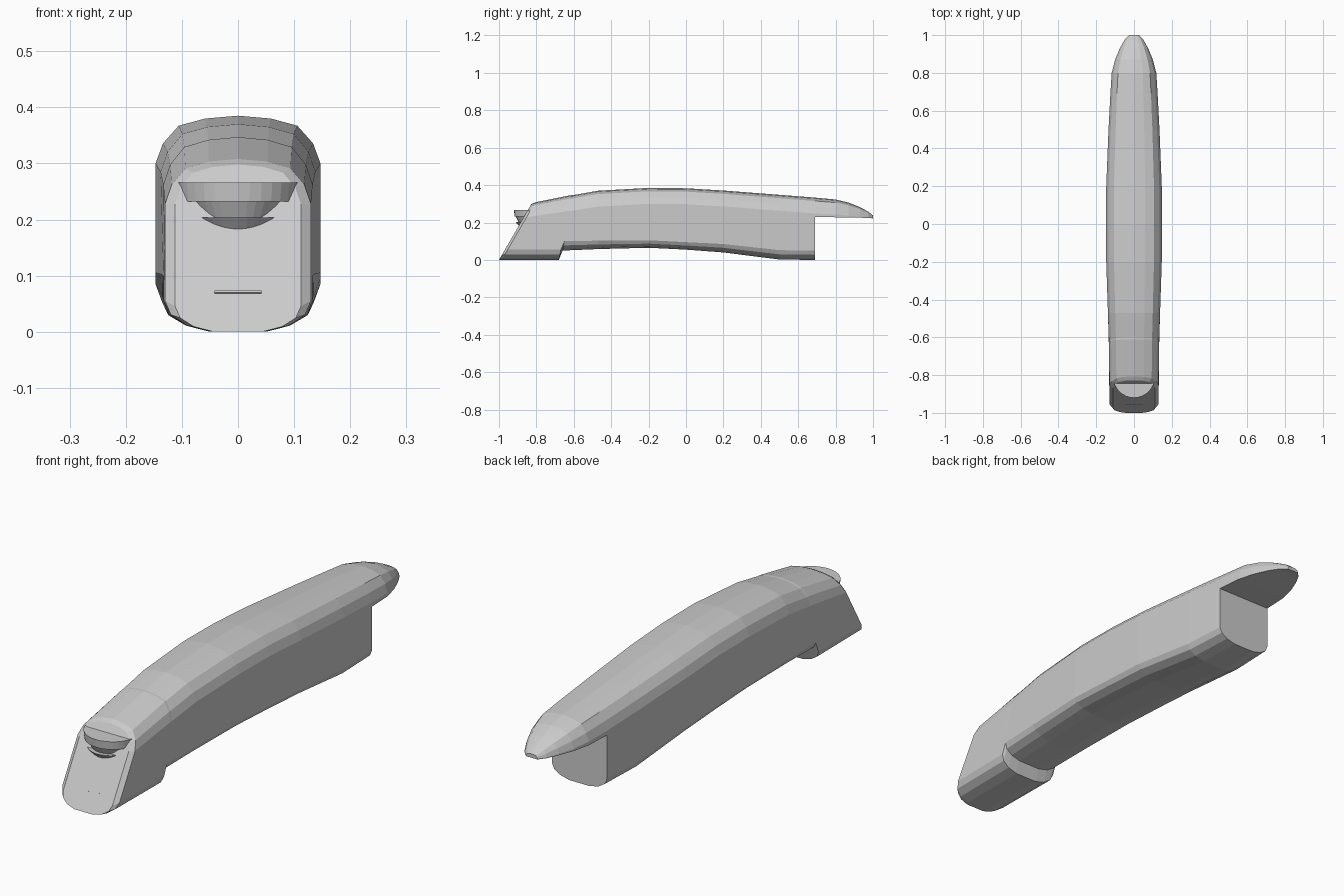
import bpy, bmesh, math
from mathutils import Matrix

if "Cube" in bpy.data.objects:
    bpy.data.objects.remove(bpy.data.objects["Cube"])

grey = bpy.data.materials.new("mid_grey")
grey.diffuse_color = (0.6, 0.6, 0.6, 1)
grey.use_nodes = True
grey.node_tree.nodes["Principled BSDF"].inputs["Base Color"].default_value = grey.diffuse_color


def finish(name, bm):
    bmesh.ops.remove_doubles(bm, verts=bm.verts, dist=1e-5)
    bmesh.ops.recalc_face_normals(bm, faces=bm.faces)
    me = bpy.data.meshes.new(name)
    bm.to_mesh(me)
    bm.free()
    me.materials.append(grey)
    ob = bpy.data.objects.new(name, me)
    bpy.context.collection.objects.link(ob)
    return ob


# Rounded cross-section, right half: (width fraction, depth fraction)
TOP = [(0, 0), (.4, .06), (.72, .21), (.91, .58), (1, 1)]
BOTTOM = [(1, 1), (.92, .55), (.7, .2), (.38, 0)]


def section(y, w, zt, zb, ht, hb, slant):
    half = [(w * x, zt - ht * d) for x, d in TOP]
    half += [(w * x, zb + hb * d) for x, d in BOTTOM]
    ring = half + [(-x, z) for x, z in reversed(half[1:])]
    return [(x, y + slant * z, z) for x, z in ring]


# Body stations: y, half width, top z, bottom z, top and bottom rounding, slant
STATIONS = [
    (-1.0, .112, .298, 0, .07, .045, .58),
    (-.985, .13, .308, 0, .08, .055, .58),
    (-.68, .133, .347, 0, .085, .055, .2),
    (-.67, .133, .347, .05, .085, .05, .2),
    (-.47, .138, .37, .058, .085, .045, 0),
    (-.2, .147, .385, .065, .085, .04, 0),
    (0, .147, .383, .055, .085, .04, 0),
    (.2, .147, .371, .04, .085, .045, 0),
    (.5, .135, .348, .002, .085, .05, 0),
    (.69, .125, .333, 0, .085, .05, 0),
    # overhanging tip, flat underneath
    (.69, .125, .333, .23, .085, 0, 0),
    (.8, .118, .323, .228, .08, 0, 0),
    (.87, .1, .306, .227, .07, 0, 0),
    (.93, .075, .282, .226, .05, 0, 0),
    (.975, .05, .258, .224, .03, 0, 0),
    (1.0, .026, .238, .222, .012, 0, 0),
]

bm = bmesh.new()
rings = [[bm.verts.new(p) for p in section(*s)] for s in STATIONS]
n = len(rings[0])
for a, b in zip(rings, rings[1:]):
    for i in range(n):
        j = (i + 1) % n
        bm.faces.new((a[i], a[j], b[j], b[i]))
bm.faces.new(rings[0])
bm.faces.new(rings[-1])
finish("body", bm)


# Stepped round ledges sunk into the sloping front
def ledge(name, y, z0, z1, r0, r1):
    bm = bmesh.new()
    bmesh.ops.create_cone(bm, cap_ends=True, segments=32, radius1=r0, radius2=r1,
                          depth=z1 - z0,
                          matrix=Matrix.Translation((0, y, (z0 + z1) / 2)))
    finish(name, bm)


ledge("upper_ledge", -.81, .232, .266, .106, .11)
ledge("middle_ledge", -.825, .203, .234, .07, .086)
ledge("lower_ledge", -.825, .183, .204, .069, .087)

# Thin slit plate low on the front
bm = bmesh.new()
bmesh.ops.create_cube(bm, size=1, matrix=Matrix.Translation((0, -.959, .07))
                      @ Matrix.Rotation(-math.atan(.58), 4, 'X')
                      @ Matrix.Diagonal((.084, .006, .004, 1)))
finish("front_slit", bm)
